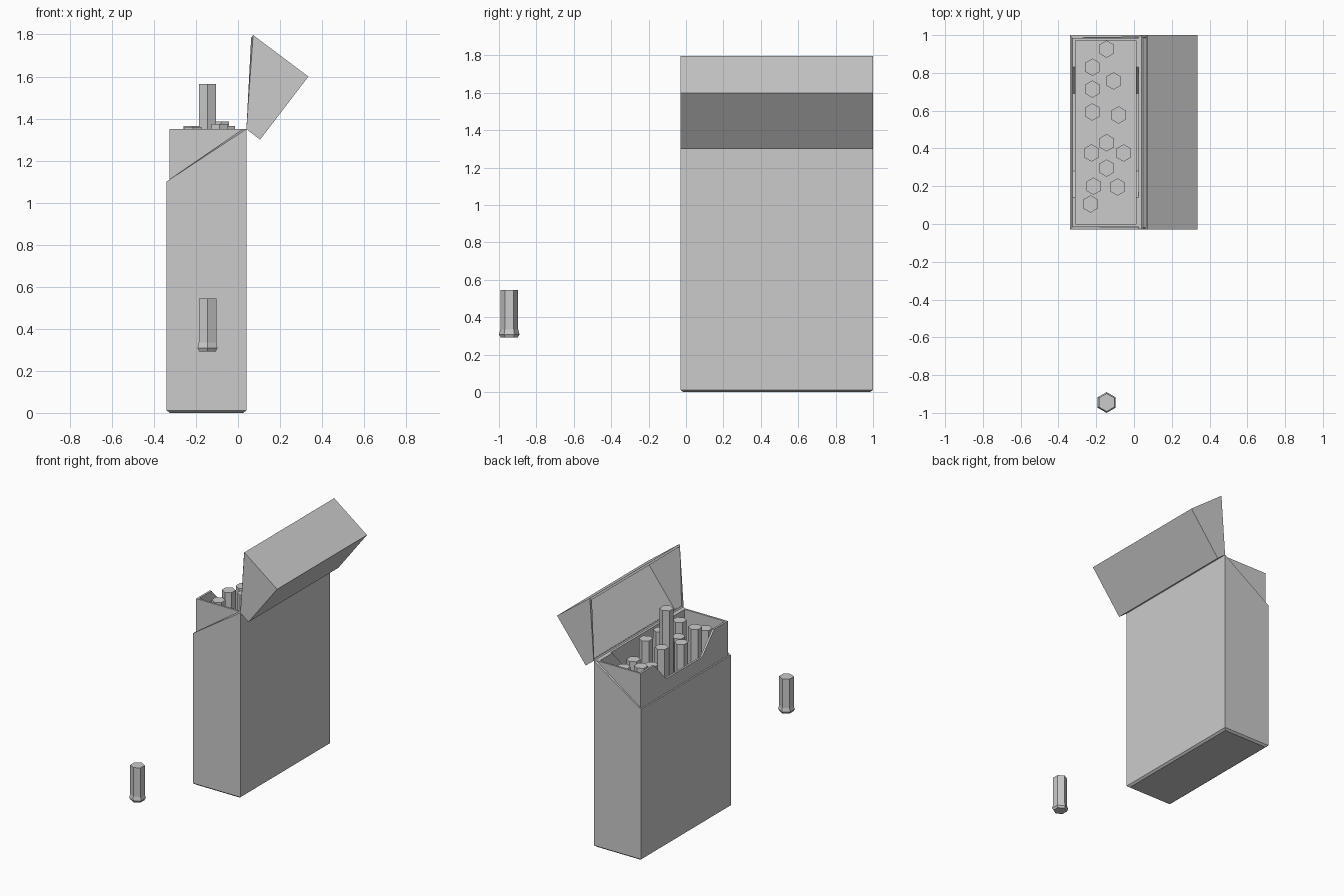
import bpy, bmesh, math

if "Cube" in bpy.data.objects:
    bpy.data.objects.remove(bpy.data.objects["Cube"])

Y0, Y1 = -0.03, 1.0


def loft(name, rings, cap_start=True, cap_end=False, wall=0.0):
    """Skin quads between rings of equal point count, optionally as a thin shell."""
    bm = bmesh.new()
    vr = [[bm.verts.new(p) for p in ring] for ring in rings]
    n = len(vr[0])
    for a, b in zip(vr, vr[1:]):
        for i in range(n):
            j = (i + 1) % n
            bm.faces.new((a[i], a[j], b[j], b[i]))
    if cap_start:
        bm.faces.new(vr[0][::-1])
    if cap_end:
        bm.faces.new(vr[-1])
    mesh = bpy.data.meshes.new(name)
    bm.to_mesh(mesh)
    bm.free()
    ob = bpy.data.objects.new(name, mesh)
    bpy.context.collection.objects.link(ob)
    if wall:
        mod = ob.modifiers.new("wall", 'SOLIDIFY')
        mod.thickness = wall
        mod.offset = -1
        mod.use_even_offset = True
    return ob


def rect(left, right, y0=Y0, y1=Y1):
    """Counter-clockwise ring from a left and a right (x, z) point."""
    (xl, zl), (xr, zr) = left, right
    return [(xl, y0, zl), (xr, y0, zr), (xr, y1, zr), (xl, y1, zl)]


def hexagon(x, y, z, r):
    return [(x + r * math.cos(a), y + r * math.sin(a), z)
            for a in (math.radians(30 + 60 * i) for i in range(6))]


# Outer carton with bevelled base and slanted opening
loft("carton_body", [
    rect((-0.325, 0), (0.025, 0), Y0 + 0.015, Y1 - 0.015),
    rect((-0.34, 0.012), (0.04, 0.012)),
    rect((-0.34, 1.10), (0.04, 1.35)),
], wall=0.012)

# Hinged lid, swung open backwards
loft("lid", [
    rect((0.335, 1.60), (0.105, 1.30)),
    rect((0.072, 1.797), (0.04, 1.35)),
][::1], wall=0.012).data.flip_normals()

# Inner liner with a trapezoid notch in both broad walls
xa, xb, ya, yb = -0.325, 0.025, -0.015, 0.985
notch = [(0.14, 1.35), (0.28, 1.20), (0.69, 1.20), (0.83, 1.35)]
top = [(xa, ya, 1.35), (xb, ya, 1.35)]
top += [(xb, y, z) for y, z in notch]
top += [(xb, yb, 1.35), (xa, yb, 1.35)]
top += [(xa, y, z) for y, z in reversed(notch)]
loft("inner_liner", [[(x, y, 0.03) for x, y, z in top], top],
     cap_start=False, wall=0.014)

# Six-sided sticks inside the carton: x, y, top height
sticks = [
    (-0.145, 0.926, 1.33), (-0.22, 0.83, 1.32), (-0.108, 0.757, 1.31),
    (-0.22, 0.714, 1.285), (-0.22, 0.593, 1.365), (-0.082, 0.577, 1.385),
    (-0.145, 0.43, 1.565), (-0.225, 0.376, 1.32), (-0.055, 0.376, 1.365),
    (-0.145, 0.296, 1.31), (-0.214, 0.20, 1.36), (-0.087, 0.196, 1.375),
    (-0.23, 0.106, 1.32),
]
for i, (x, y, h) in enumerate(sticks):
    loft(f"stick_{i + 1}", [hexagon(x, y, 0.06, 0.046), hexagon(x, y, h, 0.046)],
         cap_end=True)

# Loose stub with a flared end
loft("loose_stub", [hexagon(-0.145, -0.945, z, r) for z, r in
                    ((0.293, 0.046), (0.308, 0.055), (0.335, 0.048), (0.545, 0.048))],
     cap_end=True)

# The lid lies upside down, so make its faces point outwards
lid = bpy.data.objects["lid"].data
bm = bmesh.new()
bm.from_mesh(lid)
center = sum((v.co for v in bm.verts), bm.verts[:][0].co * 0) / len(bm.verts)
bm.normal_update()
for f in bm.faces:
    if f.normal.dot(f.calc_center_median() - center) < 0:
        f.normal_flip()
bm.to_mesh(lid)
bm.free()
